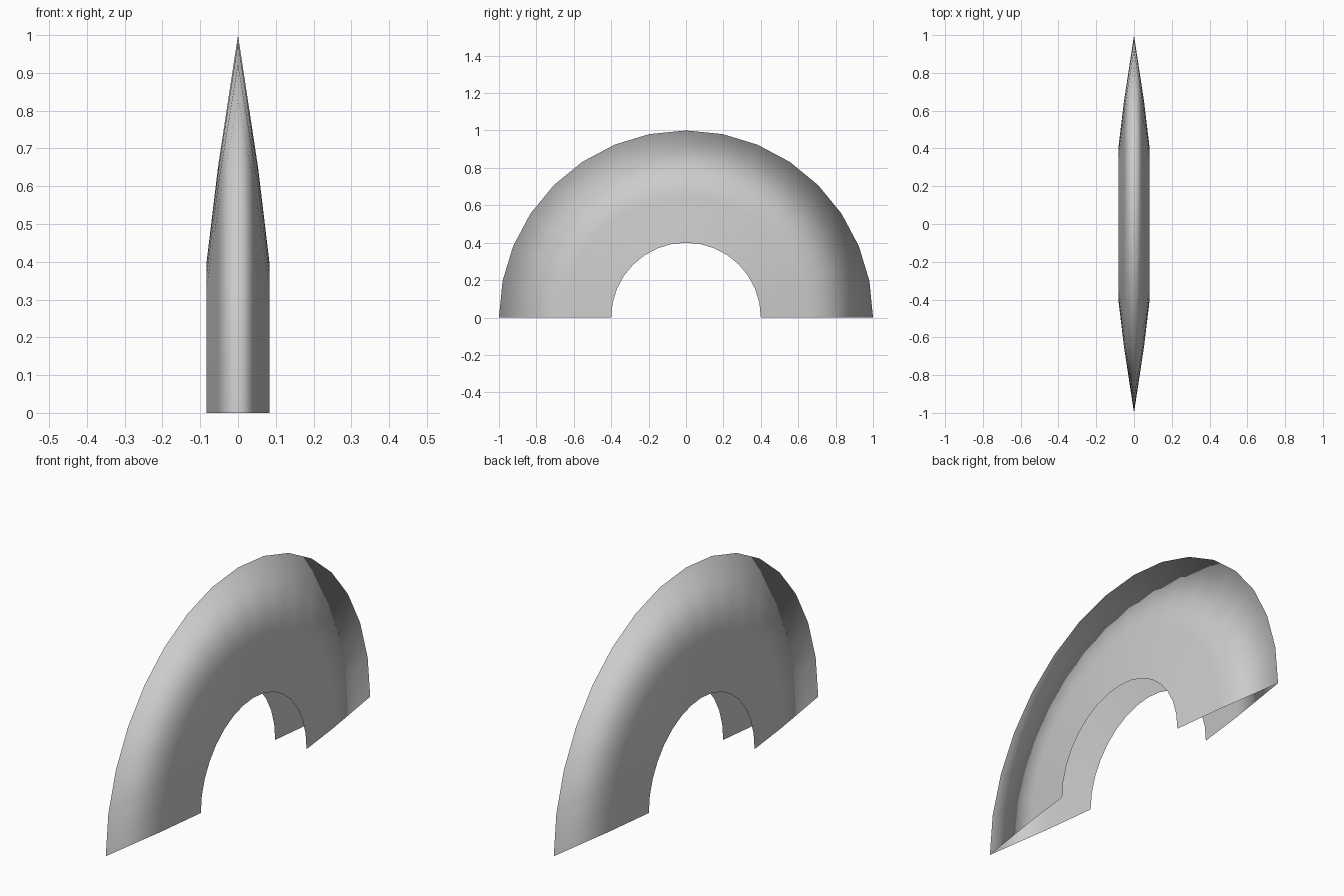
import bpy, bmesh
from math import pi
from mathutils import Vector

if "Cube" in bpy.data.objects:
    bpy.data.objects.remove(bpy.data.objects["Cube"])

# V-shaped cross-section as (half width, radius), open toward the axle
half = [(0.083, 0.4), (0.053, 0.65)]
profile = half + [(0.0, 1.0)] + [(-x, r) for x, r in reversed(half)]

# Sweep the section half a turn around the x axis
bm = bmesh.new()
verts = [bm.verts.new((x, r, 0)) for x, r in profile]
edges = [bm.edges.new(pair) for pair in zip(verts, verts[1:])]
bmesh.ops.spin(bm, geom=verts + edges, cent=(0, 0, 0), axis=(1, 0, 0),
               angle=pi, steps=16, use_duplicate=False)

# Make every face point outward, away from the centre plane
bm.normal_update()
for face in bm.faces:
    if face.normal.x * face.calc_center_median().x < 0:
        face.normal_flip()
    face.smooth = True

mesh = bpy.data.meshes.new("wheel_fender")
bm.to_mesh(mesh)
bm.free()
fender = bpy.data.objects.new("wheel_fender", mesh)
bpy.context.collection.objects.link(fender)
